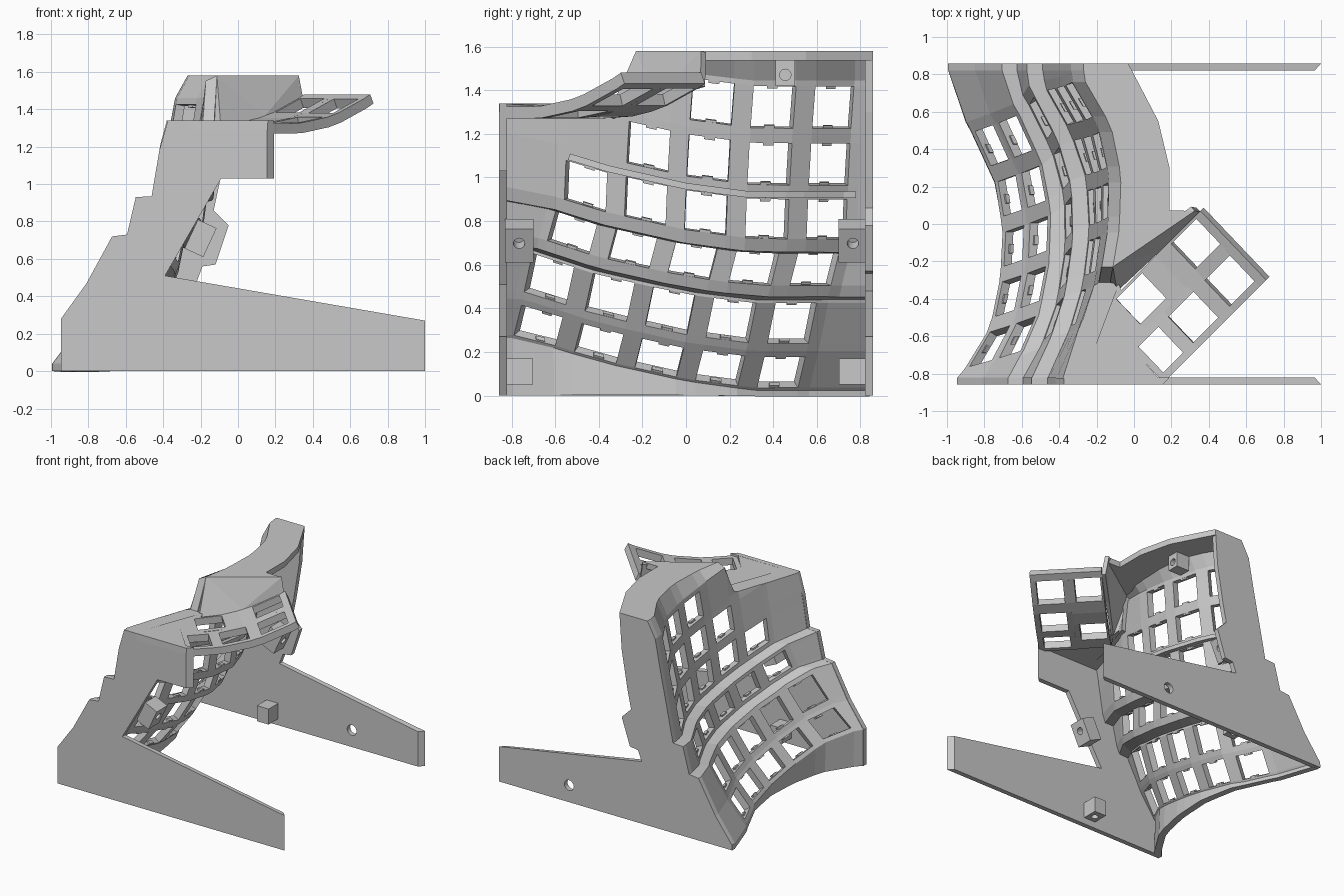
import bpy, bmesh, math
from mathutils import Vector

cube = bpy.data.objects.get("Cube")
if cube:
    bpy.data.objects.remove(cube, do_unlink=True)

grey = bpy.data.materials.new("grey plastic")
grey.use_nodes = True
GREY = (0.58, 0.58, 0.58, 1)
grey.diffuse_color = GREY
grey.node_tree.nodes["Principled BSDF"].inputs["Base Color"].default_value = GREY


def make(name, verts, faces, thick=0, offset=-1.0):
    mesh = bpy.data.meshes.new(name)
    mesh.from_pydata([tuple(v) for v in verts], [], faces)
    bm = bmesh.new()
    bm.from_mesh(mesh)
    loose = [v for v in bm.verts if not v.link_faces]
    bmesh.ops.delete(bm, geom=loose, context='VERTS')
    if not thick:
        bmesh.ops.recalc_face_normals(bm, faces=bm.faces)
    bm.to_mesh(mesh)
    bm.free()
    mesh.materials.append(grey)
    obj = bpy.data.objects.new(name, mesh)
    bpy.context.collection.objects.link(obj)
    if thick:
        mod = obj.modifiers.new("thickness", 'SOLIDIFY')
        mod.thickness, mod.offset = thick, offset
    return obj


def lattice(name, lines, holes, thick):
    """Skin a list of equally long point lines, leaving out the hole faces."""
    n = len(lines[0])
    faces = [(i * n + j, i * n + j + 1, (i + 1) * n + j + 1, (i + 1) * n + j)
             for i in range(len(lines) - 1) for j in range(n - 1) if (i, j) not in holes]
    return make(name, [p for line in lines for p in line], faces, thick, 1.0)


def box(name, centre, size, tilt=0):
    bpy.ops.mesh.primitive_cube_add(size=1, location=centre, rotation=(0, tilt, 0))
    obj = bpy.context.object
    obj.name, obj.scale = name, size
    obj.data.materials.append(grey)
    return obj


def drill(obj, centre, radius, depth, rotation):
    bpy.ops.mesh.primitive_cylinder_add(vertices=24, radius=radius, depth=depth,
                                        location=centre, rotation=rotation)
    cutter = bpy.context.object
    cutter.hide_render = True
    mod = obj.modifiers.new("hole", 'BOOLEAN')
    mod.operation, mod.object, mod.solver = 'DIFFERENCE', cutter, 'EXACT'
    bpy.ops.object.select_all(action='DESELECT')
    bpy.context.view_layer.objects.active = obj
    obj.select_set(True)
    bpy.ops.object.modifier_apply(modifier=mod.name)
    bpy.data.objects.remove(cutter, do_unlink=True)


def lerp_table(table, y):
    if y <= table[0][0]:
        return table[0][1]
    for (a, p), (b, q) in zip(table, table[1:]):
        if y <= b:
            return p + (q - p) * (y - a) / (b - a)
    return table[-1][1]


# Key well: stepped profile (x, z, first key column y), bowed and tilted along y
BOW = [(-.825, 0), (-.7, .11), (-.55, .19), (-.3, .25), (-.05, .27),
       (.2, .24), (.5, .11), (.68, .015), (.825, 0)]
TILT = [(-.825, .2), (-.7, .19), (-.4, .09), (0, 0), (.3, -.04), (.86, -.04)]
PROFILE = [(-.97, 0, -.675), (-.97, .08, -.675), (-.83, .27, -.63), (-.69, .52, -.58),
           (-.61, .53, -.53), (-.56, .73, -.48), (-.475, .735, -.45), (-.43, .98, -.44),
           (-.38, 1.24, -.425), (-.335, 1.5, -.405), (-.27, 1.58, -.405)]
FIRST_COLUMN = {1: 0, 2: 0, 4: 0, 6: 0, 7: 1, 8: 2}
EDGE = .825


def well_line(x, z, first):
    ys = [-EDGE, max(first - .13, -.8)]
    for n in range(5):
        ys += [first + .268 * n - .092, first + .268 * n + .092]
    ys += [min(first + 1.22, .79), EDGE]
    f = z / 1.58
    line = []
    for j, y in enumerate(ys):
        shift = .24 * f * (1 - (y / EDGE) ** 4)
        bow = lerp_table(BOW, y - shift) * (1 - .25 * f)
        rise = lerp_table(TILT, y) if 0 < z < 1.55 else 0
        top = 1.34 if j <= 3 else 1.58
        line.append((x + bow - .03 * y * (1 - f), y, min(z + rise, top)))
    return line


lines, holes, corners = [], set(), []
for i, point in enumerate(PROFILE):
    corners.append(len(lines))
    lines.append(well_line(*point))
    if i in FIRST_COLUMN:
        for t in (.13, .87):
            lines.append(well_line(*Vector(point).lerp(Vector(PROFILE[i + 1]), t)))
        holes |= {(len(lines) - 2, 2 + 2 * n) for n in range(FIRST_COLUMN[i], 5)}
lattice("key_well", lines, holes, .05)

# Rib along the inside, above the fourth key row
rib = lines[corners[7]][2:-1]
lattice("inner_rib", [[(x + dx, y, z - .005) for x, y, z in rib] for dx in (.03, .08)], set(), .03)

# Small switch clips on the lower and upper rim of each key opening
clips = []
for i, j in sorted(holes):
    for line, other in ((lines[i], lines[i + 1]), (lines[i + 1], lines[i])):
        mid = (Vector(line[j]) + Vector(line[j + 1])) / 2
        inward = (Vector(other[j]) + Vector(other[j + 1])) / 2 - mid
        side = (Vector(line[j + 1]) - Vector(line[j])).normalized() * .025
        inward.normalize()
        depth = Vector((abs(inward.z), 0, -inward.x * math.copysign(1, inward.z))) * .025
        base = mid + depth
        clips.append([base + side * a + inward * b + depth * c
                      for a, b, c in ((-1, 0, 0), (1, 0, 0), (1, .012, 0), (-1, .012, 0),
                                      (-1, 0, 1), (1, 0, 1), (1, .012, 1), (-1, .012, 1))])
BOX_FACES = [(0, 3, 2, 1), (4, 5, 6, 7), (0, 1, 5, 4), (1, 2, 6, 5), (2, 3, 7, 6), (3, 0, 4, 7)]
make("switch_clips", [p for c in clips for p in c],
     [tuple(8 * k + v for v in f) for k in range(len(clips)) for f in BOX_FACES])


# End walls with forward arms, bevelled at the tips
def wall(name, y, inner_y, outline, bevels):
    n = len(outline)
    verts = [(x, y, z) for x, z in outline]
    verts += [(x + bevels.get(x, 0), inner_y, z) for x, z in outline]
    faces = [tuple(range(n)), tuple(range(2 * n - 1, n - 1, -1))]
    faces += [(i, i + n, (i + 1) % n + n, (i + 1) % n) for i in range(n)]
    return make(name, verts, faces)


front_edge = [(lines[c][0][0], lines[c][0][2]) for c in corners[:9]]
back_edge = [(lines[c][-1][0], lines[c][-1][2]) for c in corners]
wall("front_wall", -.857, -.82, front_edge + [(.155, 1.34), (.155, 1.03), (-.09, 1.03),
     (-.39, .51), (1, .27), (1, 0)], {1: -.035, .155: .038})
back_wall = wall("back_wall", .857, .82, back_edge + [(-.03, 1.58), (-.05, 1.3), (-.1, 1.0),
                 (-.13, .86), (-.05, .78), (-.12, .57), (-.19, .56), (-.22, .48),
                 (1, .27), (1, 0)], {1: -.035})
drill(back_wall, (.4, .84, .13), .04, .2, (math.pi / 2, 0, 0))

# Roof over the tall part
top_line = lines[-1]
roof = [(x, y, 1.58) for x, y, z in reversed(top_line[4:])]
roof += [(x, y, 1.58) for x, y in ((.325, .07), (.19, .072), (.19, .3), (.13, .55), (-.03, .857))]
make("roof", roof, [tuple(range(len(roof)))], .045)

# Thumb plate, turned and curving upward to its outer end
U, V = Vector((-.707, -.707)), Vector((.69, -.724))


def thumb_point(u, v):
    p = Vector((.355, .07)) + U * u + V * v
    return (p.x, p.y, 1.325 + .155 * max(0, 1 - u / .6) ** 2)


def thumb_panel(name, us, vs, holes):
    lattice(name, [[thumb_point(u, v) for v in vs] for u in us], holes, .055)


thumb_panel("thumb_plate_inner", (0, .045, .235, .34, .455, .65, .77),
            (0, .015, .2, .24), {(1, 1), (4, 1)})
thumb_panel("thumb_plate_outer", (0, .05, .24, .325, .515, .59, .74, .775),
            (.24, .28, .47, .51), {(1, 1), (3, 1), (5, 1)})

# Flat deck between key well and thumb plate, and the wall rising to the roof
x4, y4, _ = top_line[4]
x3, y3, _ = top_line[3]
deck = [(x, y, 1.34) for x, y, z in reversed(top_line[:4])]
deck += [(-.27, -.857, 1.34), (.16, -.857, 1.34), thumb_point(.77, .24),
         thumb_point(.77, 0), thumb_point(.6, 0), (-.08, -.32, 1.34)]
make("deck", deck, [tuple(range(len(deck)))], .05)
make("step_wall", [(x3, y3, 1.3), (-.09, -.36, 1.28), thumb_point(.3, 0), (.355, .065, 1.42),
                   (.325, .07, 1.58), (x4, y4, 1.58)],
     [(0, 1, 5), (1, 2, 5), (2, 4, 5), (2, 3, 4)], .03)

# Screw bosses and arm blocks
for side, y in (("front", -.765), ("back", .765)):
    boss = box(side + "_boss", (-.2, y, .71), (.11, .13, .17), math.radians(25))
    drill(boss, (-.15, y, .7), .026, .12, (0, math.radians(115), 0))
    block = box(side + "_arm_block", (-.28, y, .11), (.1, .125, .12))
    drill(block, (-.28, y, .08), .025, .1, (0, 0, 0))
top_boss = box("top_boss", (-.03, .455, 1.48), (.11, .09, .12))
drill(top_boss, (.02, .455, 1.47), .026, .1, (0, math.pi / 2, 0))
